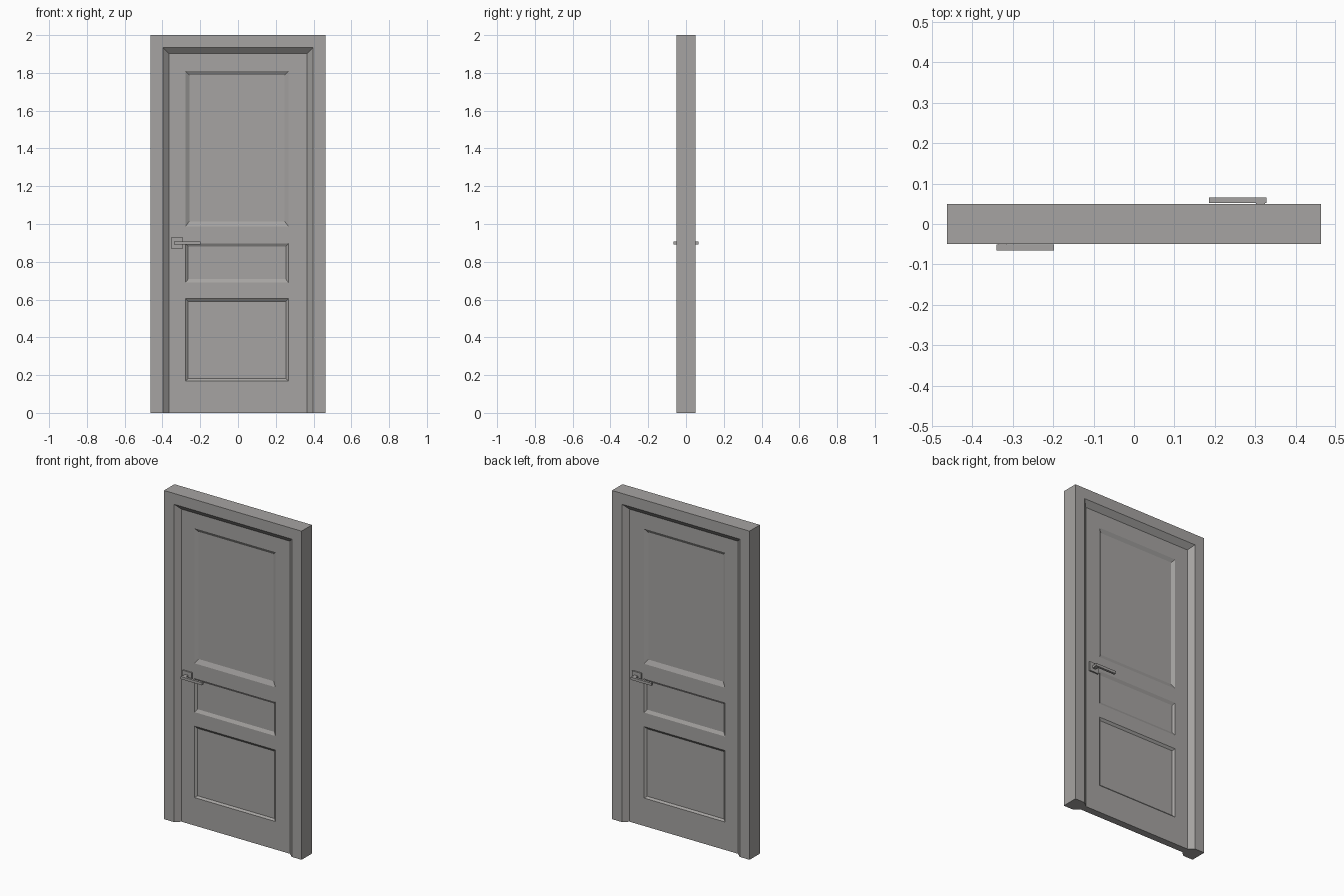
import bpy, bmesh

if "Cube" in bpy.data.objects:
    bpy.data.objects.remove(bpy.data.objects["Cube"])

grey = bpy.data.materials.new("warm_grey")
grey.diffuse_color = (0.38, 0.37, 0.36, 1)
grey.use_nodes = True
grey.node_tree.nodes["Principled BSDF"].inputs["Base Color"].default_value = grey.diffuse_color


def finish(bm, name):
    bmesh.ops.remove_doubles(bm, verts=bm.verts, dist=1e-5)
    bmesh.ops.recalc_face_normals(bm, faces=bm.faces)
    me = bpy.data.meshes.new(name)
    bm.to_mesh(me)
    bm.free()
    me.materials.append(grey)
    ob = bpy.data.objects.new(name, me)
    bpy.context.collection.objects.link(ob)
    return ob


def add_box(bm, x0, x1, y0, y1, z0, z1):
    vs = bmesh.ops.create_cube(bm, size=1)["verts"]
    for v in vs:
        v.co.x = x0 if v.co.x < 0 else x1
        v.co.y = y0 if v.co.y < 0 else y1
        v.co.z = z0 if v.co.z < 0 else z1


# Door frame: chamfered profile (inset, y) swept up, across and down with mitres
W, H, Y, LEAF = 0.463, 2.0, 0.05, 0.022
profile = [(0, -Y), (0.066, -Y), (0.098, -LEAF), (0.098, LEAF), (0.066, Y), (0, Y)]
bm = bmesh.new()
rings = []
for sx, top in [(-1, 0), (-1, 1), (1, 1), (1, 0)]:
    rings.append([bm.verts.new((sx * (W - d), y, (H - d) * top)) for d, y in profile])
n = len(profile)
for a, b in zip(rings, rings[1:]):
    for i in range(n):
        j = (i + 1) % n
        bm.faces.new((a[i], a[j], b[j], b[i]))
bm.faces.new(rings[0])
bm.faces.new(rings[-1])
finish(bm, "door_frame")

# Door leaf: a grid of rails and stiles with sunken, bevelled panels on both sides
xs = [-0.366, -0.278, 0.267, 0.366]
zs = [0, 0.17, 0.605, 0.69, 0.897, 0.987, 1.809, 1.902]
# row index: (side bevel, bottom bevel, top bevel, depth)
panels = {1: (0.014, 0.011, 0.014, 0.01),
          3: (0.014, 0.018, 0.017, 0.01),
          5: (0.02, 0.027, 0.021, 0.012)}
bm = bmesh.new()


def quad(pts):
    bm.faces.new([bm.verts.new(p) for p in pts])


for s in (-1, 1):
    for i in range(3):
        for k in range(len(zs) - 1):
            x0, x1, z0, z1 = xs[i], xs[i + 1], zs[k], zs[k + 1]
            outer = [(x0, s * LEAF, z0), (x1, s * LEAF, z0),
                     (x1, s * LEAF, z1), (x0, s * LEAF, z1)]
            if i == 1 and k in panels:
                w, b, t, d = panels[k]
                y = s * (LEAF - d)
                inner = [(x0 + w, y, z0 + b), (x1 - w, y, z0 + b),
                         (x1 - w, y, z1 - t), (x0 + w, y, z1 - t)]
                for e in range(4):
                    f = (e + 1) % 4
                    quad([outer[e], outer[f], inner[f], inner[e]])
                quad(inner)
            else:
                quad(outer)
bmesh.ops.remove_doubles(bm, verts=bm.verts, dist=1e-5)
bmesh.ops.bridge_loops(bm, edges=[e for e in bm.edges if e.is_boundary])
finish(bm, "door_leaf")

# Handles: square plate, neck and flat lever; the back one is turned half round
for name, turn in (("front_handle", 1), ("back_handle", -1)):
    bm = bmesh.new()
    add_box(bm, -0.354, -0.292, -0.03, -0.02, 0.871, 0.928)
    add_box(bm, -0.336, -0.314, -0.052, -0.028, 0.891, 0.907)
    add_box(bm, -0.34, -0.198, -0.065, -0.051, 0.891, 0.907)
    if turn < 0:
        for v in bm.verts:
            v.co.x, v.co.y = -0.012 - v.co.x, -v.co.y + 0.001
    finish(bm, name)
